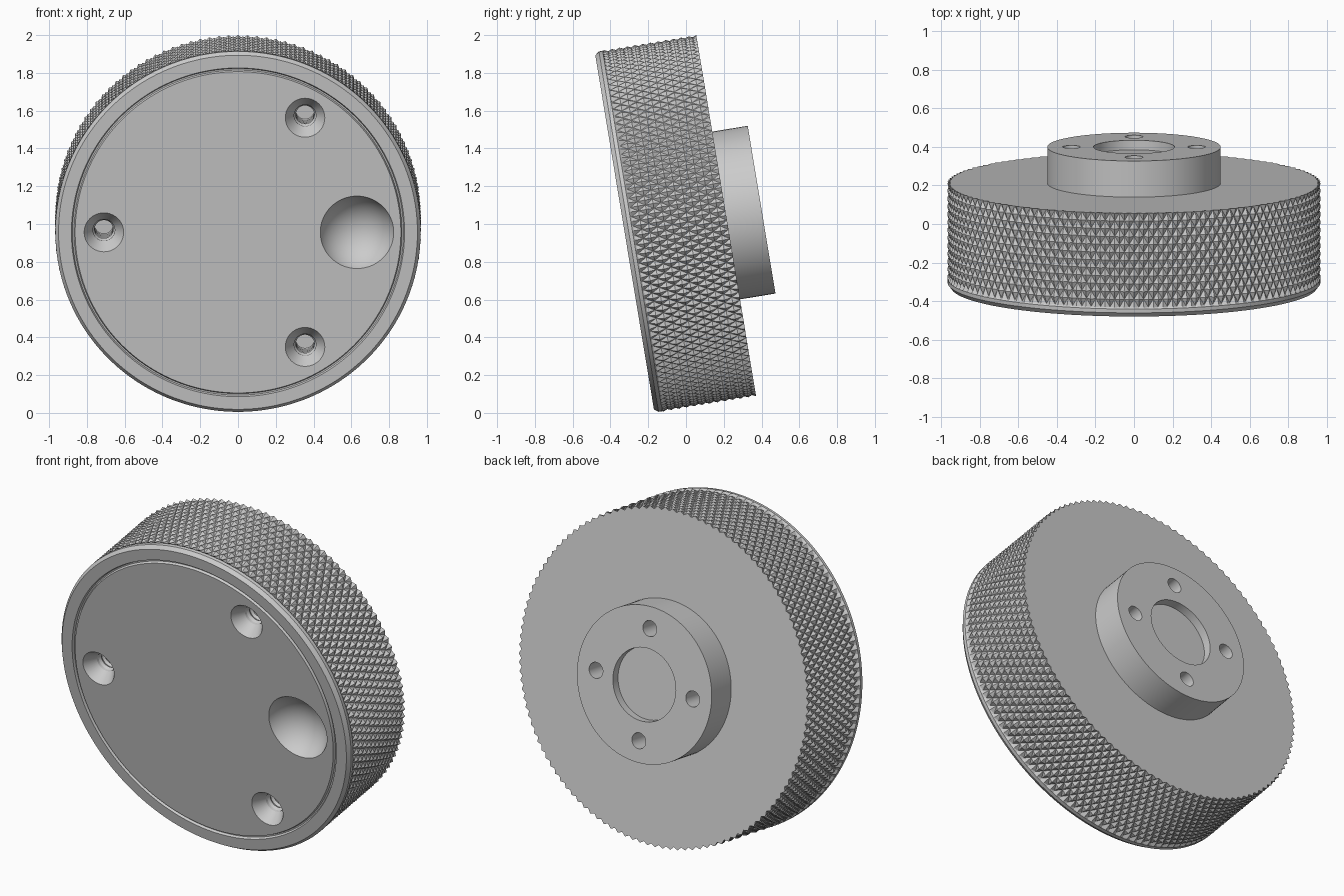
import bpy, bmesh, math
from mathutils import Matrix, Vector

if "Cube" in bpy.data.objects:
    bpy.data.objects.remove(bpy.data.objects["Cube"])

TILT = math.radians(9.4)
# local z is the wheel axis (front face at 0, growing to the back)
PLACE = Matrix.Translation((0, -0.325, 0.956)) @ Matrix.Rotation(TILT - math.pi / 2, 4, 'X')
R, LENGTH, HUB_LEN = 0.969, 0.545, 0.19


def lathe(name, rows, n, at=(0, 0)):
    """Closed solid from rows (radius, z) or (even radius, odd radius, z)."""
    bm = bmesh.new()
    rings = []
    for row in rows:
        ring = []
        for i in range(n):
            a = 2 * math.pi * i / n
            r = row[i % 2] if len(row) == 3 else row[0]
            ring.append(bm.verts.new((at[0] + r * math.cos(a), at[1] + r * math.sin(a), row[-1])))
        rings.append(ring)
    for k in range(len(rings) - 1):
        p, q = rings[k], rings[k + 1]
        knurl = len(rows[k]) == 3 and len(rows[k + 1]) == 3
        for i in range(n):
            j = (i + 1) % n
            if not knurl:
                bm.faces.new((p[i], p[j], q[j], q[i]))
            elif rows[k][i % 2] > rows[k][j % 2]:      # split along the valley
                bm.faces.new((p[i], p[j], q[i]))
                bm.faces.new((p[j], q[j], q[i]))
            else:
                bm.faces.new((p[i], p[j], q[j]))
                bm.faces.new((p[i], q[j], q[i]))
    bm.faces.new(rings[0])
    bm.faces.new(rings[-1])
    bmesh.ops.recalc_face_normals(bm, faces=bm.faces[:])
    me = bpy.data.meshes.new(name)
    bm.to_mesh(me)
    bm.free()
    ob = bpy.data.objects.new(name, me)
    bpy.context.collection.objects.link(ob)
    ob.matrix_world = PLACE
    return ob


def activate(ob):
    bpy.ops.object.select_all(action='DESELECT')
    ob.select_set(True)
    bpy.context.view_layer.objects.active = ob


def cut(ob, cutters):
    for c in cutters:
        c.hide_render = True
        activate(ob)
        m = ob.modifiers.new('hole', 'BOOLEAN')
        m.operation, m.solver, m.object = 'DIFFERENCE', 'EXACT', c
        bpy.ops.object.modifier_apply(modifier=m.name)
        bpy.data.objects.remove(c)


def polar(r, deg):
    return r * math.cos(math.radians(deg)), r * math.sin(math.radians(deg))


# wheel body: groove in the front, chamfer, smooth band, then diamond knurling
STEPS, K0 = 12, 0.05
rows = [(0.862, 0.0), (0.868, 0.014), (0.876, 0.014), (0.882, 0.0),
        (0.950, 0.0), (R - 0.002, 0.022), (R - 0.002, 0.042)]
for s in range(STEPS + 1):
    z = K0 + (LENGTH - K0) * s / STEPS
    hi, lo = R, R - 0.017
    rows.append((hi, lo, z) if s % 2 == 0 else (lo, hi, z))
body = lathe('knurled_wheel', rows, 240)

# three countersunk threaded holes in the front
cutters = []
for deg in (60, 180, 300):
    prof = [(0.118, -0.02), (0.058, 0.07)]
    for t in range(6):
        z = 0.085 + t * 0.03
        prof += [(0.058, z), (0.049, z + 0.015)]
    cutters.append(lathe('screw_hole_cutter', prof, 40, polar(0.71, deg)))

# finger dimple
rim, depth = 0.195, 0.13
rad = (rim * rim + depth * depth) / (2 * depth)
prof = []
for i in range(21):
    a = math.radians(4 + 172 * i / 20)
    prof.append((rad * math.sin(a), depth - rad - rad * math.cos(a)))
cutters.append(lathe('dimple_cutter', prof, 72, (0.63, 0)))
cut(body, cutters)

# rear hub with a shallow bore and four bolt holes
end = LENGTH + HUB_LEN
hub = lathe('rear_hub', [(0.45, LENGTH - 0.02), (0.45, end)], 96)
cutters = [lathe('bore_cutter', [(0.21, end - 0.05), (0.21, end + 0.05)], 72)]
for deg in range(0, 360, 90):
    cutters.append(lathe('bolt_hole_cutter', [(0.046, end - 0.13), (0.046, end + 0.05)],
                         32, polar(0.325, deg)))
cut(hub, cutters)

for ob in (body, hub):
    activate(ob)
    bpy.ops.object.shade_smooth_by_angle(angle=math.radians(22))
